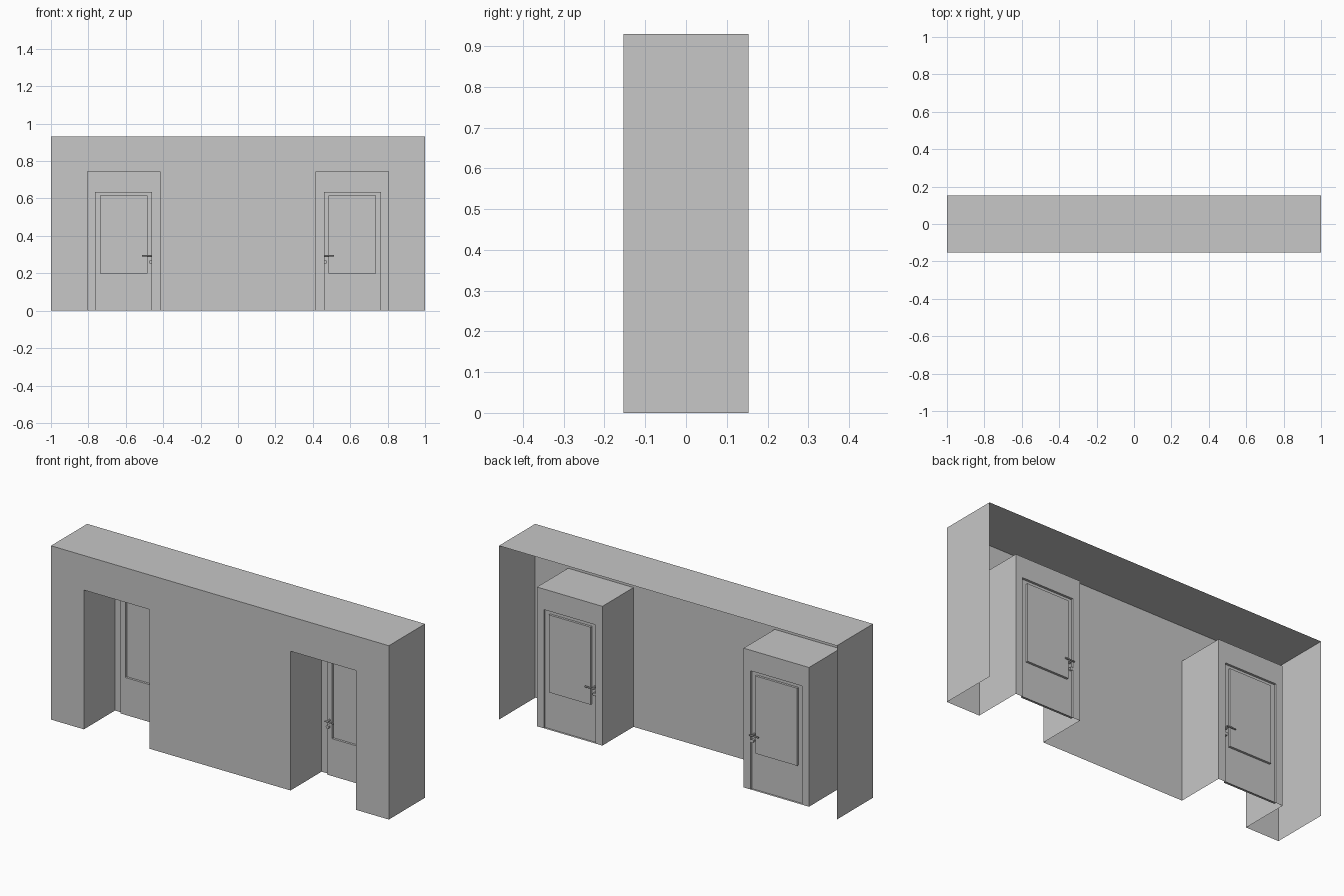
import bpy, bmesh
from mathutils import Matrix, Vector

if "Cube" in bpy.data.objects:
    bpy.data.objects.remove(bpy.data.objects["Cube"], do_unlink=True)

grey = bpy.data.materials.new("plain grey")
grey.use_nodes = True
colour = (0.57, 0.57, 0.57, 1)
grey.diffuse_color = colour
grey.node_tree.nodes["Principled BSDF"].inputs["Base Color"].default_value = colour

HEIGHT, HALF_DEPTH, SEAM = 0.93, 0.153, 0.59
IN, OUT, LINTEL = 0.418, 0.805, 0.745      # doorway recess edges
BACK, DOOR_Y = 0.11, 0.098                 # recess back plane, door plane


def finish(name, bm):
    mesh = bpy.data.meshes.new(name)
    bm.to_mesh(mesh)
    bm.free()
    mesh.materials.append(grey)
    obj = bpy.data.objects.new(name, mesh)
    bpy.context.collection.objects.link(obj)
    return obj


def add_face(bm, points):
    return bm.faces.new([bm.verts.new(p) for p in points])


def rect(x0, x1, z0, z1, y):
    return [(x0, y, z0), (x1, y, z0), (x1, y, z1), (x0, y, z1)]


# Front wall with two door notches
bm = bmesh.new()
half = [(IN, SEAM), (IN, LINTEL), (OUT, LINTEL), (OUT, 0), (1, 0), (1, HEIGHT)]
outline = half + [(-x, z) for x, z in reversed(half)]
face = add_face(bm, [(x, -HALF_DEPTH, z) for x, z in outline])
face.normal_update()
if face.normal.y > 0:
    face.normal_flip()
finish("front_wall", bm)

# Roof and end walls, open at the back and below
bm = bmesh.new()
d = HALF_DEPTH
add_face(bm, [(-1, -d, HEIGHT), (1, -d, HEIGHT), (1, d, HEIGHT), (-1, d, HEIGHT)])
add_face(bm, [(1, -d, 0), (1, d, 0), (1, d, HEIGHT), (1, -d, HEIGHT)])
add_face(bm, [(-1, d, 0), (-1, -d, 0), (-1, -d, HEIGHT), (-1, d, HEIGHT)])
bmesh.ops.remove_doubles(bm, verts=bm.verts, dist=1e-5)
finish("roof_and_end_walls", bm)


def wall_panel(side, name):
    bm = bmesh.new()
    x0, x1 = sorted((0, side * IN))
    add_face(bm, rect(x0, x1, 0, SEAM, -HALF_DEPTH))
    finish(name + "_wall_panel", bm)


def doorway(side, name):
    """Recess, frame, door leaf and raised panel as nested rectangles."""
    loops = [
        (rect(IN, OUT, 0, LINTEL, -HALF_DEPTH), True),
        (rect(IN, OUT, 0, LINTEL, BACK), True),
        (rect(0.46, 0.765, 0, 0.635, BACK), False),
        (rect(0.46, 0.765, 0, 0.635, DOOR_Y), False),
        (rect(0.487, 0.735, 0.20, 0.615, DOOR_Y), False),
        (rect(0.487, 0.735, 0.20, 0.615, BACK), False),
    ]
    bm = bmesh.new()
    rings = [([bm.verts.new(p) for p in pts], no_floor) for pts, no_floor in loops]
    for (a, no_floor), (b, _) in zip(rings, rings[1:]):
        for i in range(1 if no_floor else 0, 4):
            j = (i + 1) % 4
            bm.faces.new((a[i], a[j], b[j], b[i]))
    bm.faces.new(rings[-1][0])
    if side < 0:
        bmesh.ops.scale(bm, vec=(-1, 1, 1), verts=bm.verts)
        bmesh.ops.reverse_faces(bm, faces=bm.faces)
    finish(name + "_doorway", bm)


def rod(bm, a, b, radius):
    a, b = Vector(a), Vector(b)
    turn = (b - a).to_track_quat("Z", "Y").to_matrix().to_4x4()
    bmesh.ops.create_cone(bm, cap_ends=True, segments=12, radius1=radius, radius2=radius,
                          depth=(b - a).length, matrix=Matrix.Translation((a + b) / 2) @ turn)


def handle(side, name):
    """Lever and lock disc on both faces of the door."""
    bm = bmesh.new()
    x, z = side * 0.472, 0.295
    for out in (-1, 1):
        y = DOOR_Y + out * 0.022
        rod(bm, (x, DOOR_Y, z), (x, y, z), 0.004)
        rod(bm, (x - side * 0.012, y, z), (side * 0.513, y, z), 0.004)
        rod(bm, (x, DOOR_Y, z), (x, DOOR_Y + out * 0.005, z), 0.007)
        rod(bm, (side * 0.468, DOOR_Y, 0.26), (side * 0.468, DOOR_Y + out * 0.012, 0.26), 0.009)
    obj = finish(name + "_door_handle", bm)
    bpy.ops.object.select_all(action="DESELECT")
    obj.select_set(True)
    bpy.context.view_layer.objects.active = obj
    bpy.ops.object.shade_smooth_by_angle()


for side, name in ((1, "left"), (-1, "right")):
    wall_panel(side, name)
    doorway(side, name)
    handle(side, name)
